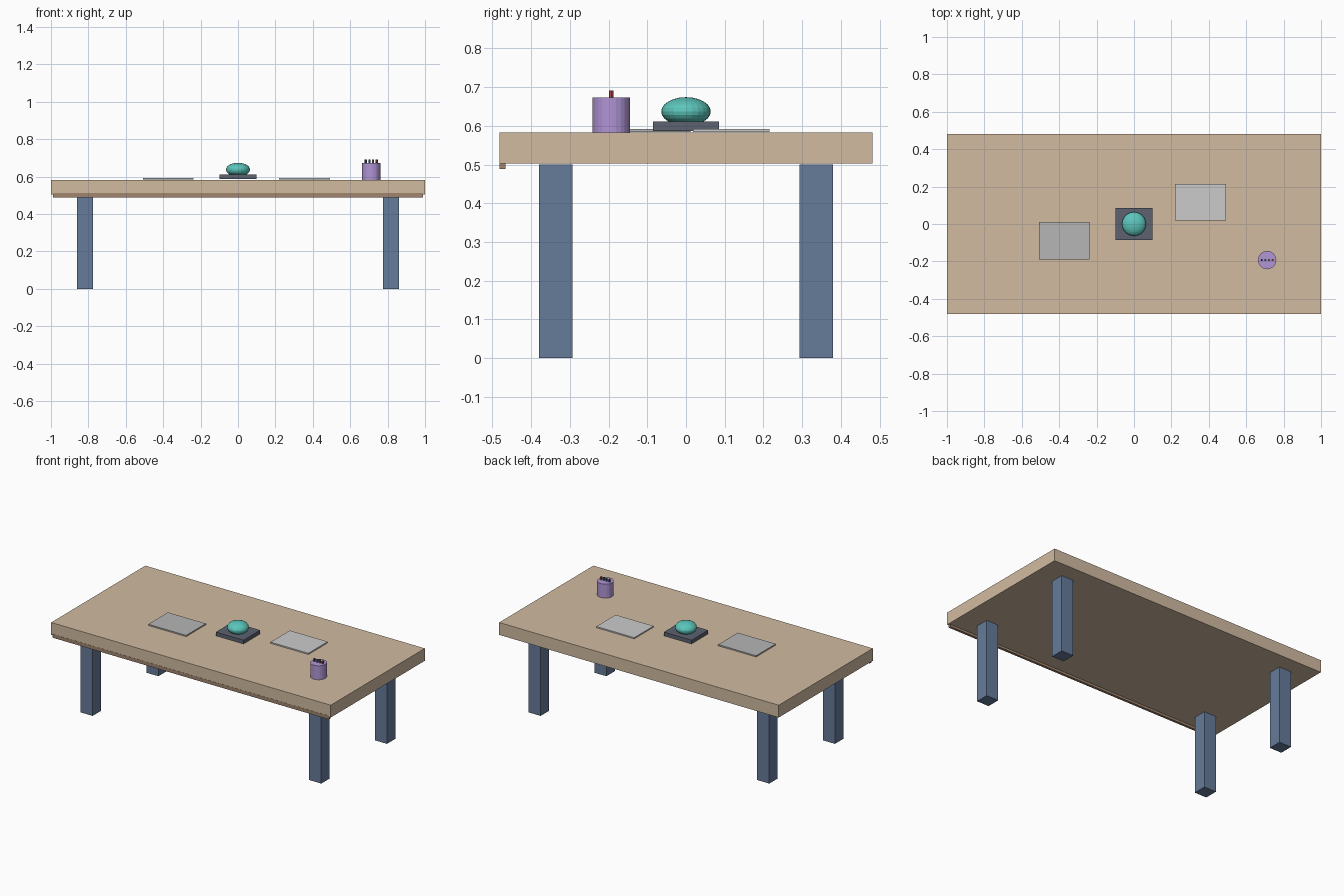
import bpy

if "Cube" in bpy.data.objects:
    bpy.data.objects.remove(bpy.data.objects["Cube"])


def material(name, rgb):
    mat = bpy.data.materials.new(name)
    # displayed colour (0-255) converted to linear
    mat.diffuse_color = [(c / 255) ** 2.2 for c in rgb] + [1]
    mat.use_nodes = True
    mat.node_tree.nodes["Principled BSDF"].inputs["Base Color"].default_value = mat.diffuse_color
    return mat


def finish(name, mat):
    ob = bpy.context.object
    ob.name = name
    ob.data.materials.append(mat)
    return ob


def box(name, lo, hi, mat):
    bpy.ops.mesh.primitive_cube_add(size=1, location=[(a + b) / 2 for a, b in zip(lo, hi)])
    bpy.context.object.scale = [b - a for a, b in zip(lo, hi)]
    bpy.ops.object.transform_apply(location=False, rotation=False, scale=True)
    return finish(name, mat)


def cylinder(name, x, y, z0, z1, r, sides, mat):
    bpy.ops.mesh.primitive_cylinder_add(vertices=sides, radius=r, depth=z1 - z0,
                                        location=(x, y, (z0 + z1) / 2))
    return finish(name, mat)


wood = material("wood", (208, 186, 160))
trim = material("trim", (160, 132, 110))
steel = material("blue_grey", (102, 122, 152))
dark = material("dark_grey", (92, 98, 110))
teal = material("teal", (92, 196, 186))
purple = material("purple", (175, 148, 212))
light = material("light_grey", (222, 222, 222))
mid = material("mid_grey", (180, 180, 180))

# Table top and the strip under its front edge
box("table_top", (-1, -0.481, 0.503), (1, 0.481, 0.583), wood)
box("front_trim", (-0.988, -0.482, 0.488), (0.988, -0.466, 0.511), trim)

# Four square legs
for sx, side in ((-1, "left"), (1, "right")):
    for sy, end in ((-1, "front"), (1, "back")):
        x, y, h = sx * 0.818, sy * 0.336, 0.043
        box(f"{end}_{side}_leg", (x - h, y - h, 0), (x + h, y + h, 0.5), steel)

# Flat sheets
box("left_sheet", (-0.509, -0.19, 0.584), (-0.238, 0.011, 0.592), mid)
box("right_sheet", (0.22, 0.018, 0.584), (0.491, 0.215, 0.592), light)

# Centrepiece: plinth with a squashed ball
box("plinth", (-0.099, -0.085, 0.587), (0.099, 0.085, 0.611), dark)
bpy.ops.mesh.primitive_uv_sphere_add(segments=24, ring_count=12, radius=1, location=(0, 0, 0.637))
bpy.context.object.scale = (0.064, 0.064, 0.037)
bpy.ops.object.transform_apply(location=False, rotation=False, scale=True)
finish("ball", teal)

# Pencil pot with a row of four pencils
cylinder("pencil_pot", 0.712, -0.193, 0.583, 0.673, 0.049, 24, purple)
colours = ((70, 75, 85), (70, 100, 140), (90, 130, 95), (165, 75, 80))
for i, rgb in enumerate(colours):
    cylinder(f"pencil_{i + 1}", 0.683 + i * 0.0195, -0.193, 0.6, 0.691, 0.006, 8,
             material(f"pencil_colour_{i + 1}", rgb))
